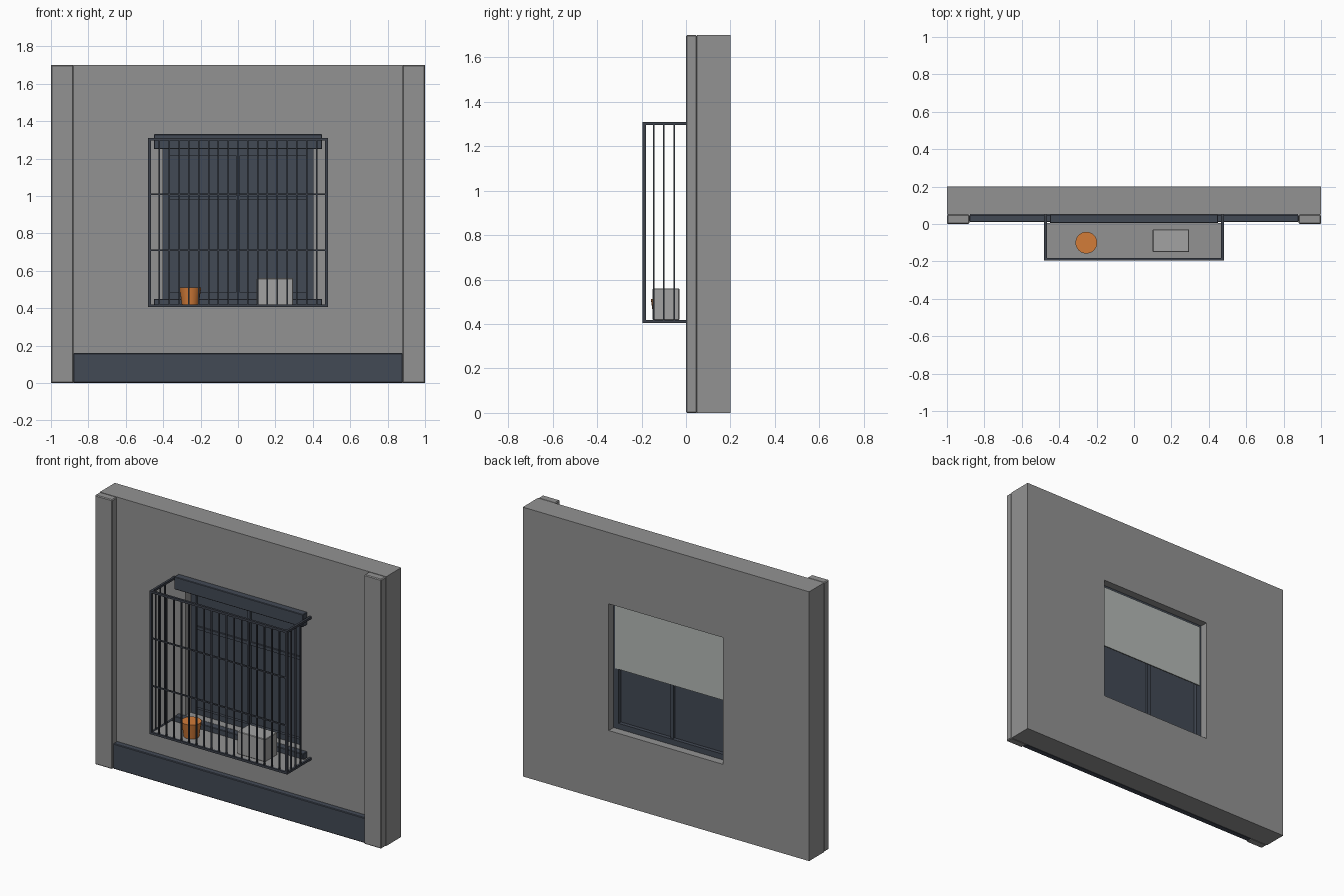
import bpy
import bmesh
from mathutils import Matrix

default = bpy.data.objects.get("Cube")
if default:
    bpy.data.objects.remove(default, do_unlink=True)


def material(name, rgb):
    mat = bpy.data.materials.new(name)
    mat.use_nodes = True
    colour = (*rgb, 1)
    mat.diffuse_color = colour
    mat.node_tree.nodes["Principled BSDF"].inputs["Base Color"].default_value = colour
    return mat


CONCRETE = material("concrete grey", (0.29, 0.29, 0.29))
SLATE = material("dark slate", (0.055, 0.067, 0.09))
BLIND = material("pale blind", (0.46, 0.49, 0.47))
METAL = material("bar metal", (0.045, 0.053, 0.07))
BOX = material("box grey", (0.36, 0.36, 0.36))
CLAY = material("orange clay", (0.65, 0.2, 0.04))


def finish(name, bm, mat, bevel=0):
    mesh = bpy.data.meshes.new(name)
    bmesh.ops.recalc_face_normals(bm, faces=bm.faces)
    bm.to_mesh(mesh)
    bm.free()
    mesh.materials.append(mat)
    obj = bpy.data.objects.new(name, mesh)
    bpy.context.collection.objects.link(obj)
    if bevel:
        mod = obj.modifiers.new("edge", "BEVEL")
        mod.width = bevel
        mod.segments = 1
    return obj


def add_box(bm, x, y, z):
    """Add a box spanning three (low, high) ranges."""
    spans = (x, y, z)
    centre = [(a + b) / 2 for a, b in spans]
    size = [b - a for a, b in spans]
    bmesh.ops.create_cube(bm, size=1, matrix=Matrix.Translation(centre) @ Matrix.Diagonal((*size, 1)))


def boxes(name, mat, parts, bevel=0):
    bm = bmesh.new()
    for part in parts:
        add_box(bm, *part)
    return finish(name, bm, mat, bevel)


def ring(half, y, z, t):
    """Four members of a rectangular frame."""
    return [((-half, -half + t), y, z), ((half - t, half), y, z),
            ((t - half, half - t), y, (z[0], z[0] + t)),
            ((t - half, half - t), y, (z[1] - t, z[1]))]


# Wall with a real opening, extruded from a bridged outline
bm = bmesh.new()
loops = []
for half, low, high in ((1, 0, 1.7), (0.4, 0.45, 1.25)):
    verts = [bm.verts.new((x, 0.05, z)) for x, z in
             ((-half, low), (half, low), (half, high), (-half, high))]
    loops.append(verts)
outer, inner = loops
for i in range(4):
    j = (i + 1) % 4
    bm.faces.new((outer[i], outer[j], inner[j], inner[i]))
extruded = bmesh.ops.extrude_face_region(bm, geom=list(bm.faces), use_keep_orig=True)
back = [g for g in extruded["geom"] if isinstance(g, bmesh.types.BMVert)]
bmesh.ops.translate(bm, verts=back, vec=(0, 0.15, 0))
finish("wall", bm, CONCRETE)

# Side pilasters and base skirting
for name, x in (("right_pilaster", (-1, -0.88)), ("left_pilaster", (0.88, 1))):
    boxes(name, CONCRETE, [(x, (0, 0.05), (0, 1.7))], 0.005)
boxes("skirting", SLATE, [((-0.88, 0.88), (0.01, 0.05), (0, 0.16))], 0.004)

# Window surround
boxes("lintel", SLATE, [((-0.45, 0.45), (0.005, 0.05), (1.25, 1.33))], 0.003)
boxes("sill", SLATE, [((-0.45, 0.45), (0.005, 0.05), (0.41, 0.45))], 0.003)

# Window frame, sash bars, glass and blind
frame = ring(0.4, (0.1, 0.15), (0.45, 1.25), 0.035)
frame += [((-0.01, 0.01), (0.105, 0.14), (0.48, 1.22)),
          ((-0.365, 0.365), (0.108, 0.13), (0.98, 1.0))]
boxes("window_frame", SLATE, frame)
boxes("window_panes", SLATE, [((-0.37, 0.37), (0.118, 0.126), (0.47, 1.23))])
boxes("roller_blind", BLIND, [((-0.385, 0.385), (0.15, 0.156), (0.83, 1.235))])

# Projecting cage: outer rails, then thin bars
X, Y, LOW, HIGH, T = 0.48, -0.195, 0.405, 1.31, 0.014
rails = ring(X, (Y, Y + T), (LOW, HIGH), T)
for side in (-1, 1):
    edge = sorted((side * X, side * (X - T)))
    for z in (LOW, HIGH - T):
        rails.append((edge, (Y + T, 0.05), (z, z + T)))
boxes("cage_rails", METAL, rails)

R = 0.004
mid_x, mid_y = X - T / 2, Y + T / 2
inside = (LOW + T, HIGH - T)
bars = []
count = 18
for i in range(1, count):
    x = -mid_x + 2 * mid_x * i / count
    bars.append(((x - R, x + R), (mid_y - R, mid_y + R), inside))
for side in (-1, 1):
    for y in (-0.145, -0.1, -0.053):
        x = side * mid_x
        bars.append(((x - R, x + R), (y - R, y + R), inside))
for z in (0.71, 1.01):
    bars.append(((T - X, X - T), (mid_y - R, mid_y + R), (z - R, z + R)))
boxes("cage_bars", METAL, bars)
boxes("cage_floor", CONCRETE, [((T - X, X - T), (Y + T, 0.005), (0.408, 0.417))])

# Things kept in the cage
boxes("storage_box", BOX, [((0.1, 0.295), (-0.15, -0.03), (0.417, 0.56))], 0.003)
bm = bmesh.new()
bmesh.ops.create_cone(bm, cap_ends=True, segments=24, radius1=0.045, radius2=0.058,
                      depth=0.095, matrix=Matrix.Translation((-0.255, -0.1, 0.464)))
pot = finish("flower_pot", bm, CLAY)
bpy.context.view_layer.objects.active = pot
pot.select_set(True)
bpy.ops.object.shade_smooth_by_angle()
